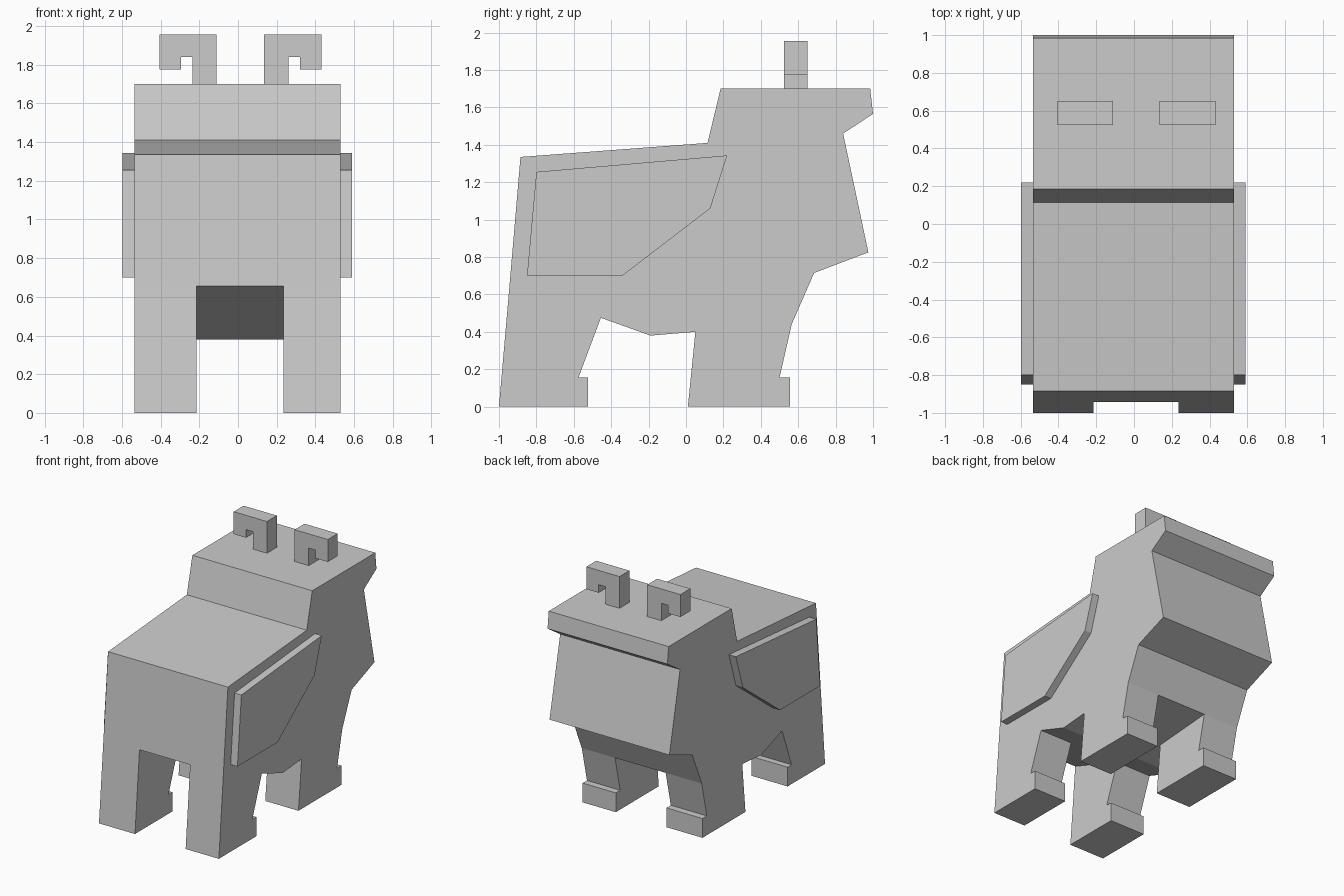
import bpy, bmesh

if "Cube" in bpy.data.objects:
    bpy.data.objects.remove(bpy.data.objects["Cube"])


def add_prism(bm, pts, stations, axis='X', skip=()):
    """Extrude a closed profile through the stations; skip holds (edge, span) strips left open."""
    def place(s, p):
        return (s, p[0], p[1]) if axis == 'X' else (p[0], s, p[1])
    rings = [[bm.verts.new(place(s, p)) for p in pts] for s in stations]
    n = len(pts)
    for k in range(len(rings) - 1):
        for i in range(n):
            if (i, k) not in skip:
                j = (i + 1) % n
                bm.faces.new((rings[k][i], rings[k][j], rings[k + 1][j], rings[k + 1][i]))
    bm.faces.new(rings[0])
    bm.faces.new(rings[-1])


def finish(bm, name):
    bmesh.ops.remove_doubles(bm, verts=bm.verts, dist=1e-4)
    bmesh.ops.recalc_face_normals(bm, faces=bm.faces)
    bmesh.ops.triangulate(bm, faces=[f for f in bm.faces if len(f.verts) > 4])
    mesh = bpy.data.meshes.new(name)
    bm.to_mesh(mesh)
    bm.free()
    obj = bpy.data.objects.new(name, mesh)
    bpy.context.collection.objects.link(obj)
    return obj


# Body: side profile (y, z) across the full width, left open where the legs join
LEFT, IN_L, IN_R, RIGHT = -0.535, -0.215, 0.235, 0.53
torso = [(-0.943, 0.655), (-0.455, 0.475), (-0.19, 0.38), (0.05, 0.40), (0.565, 0.44),
         (0.685, 0.715), (0.975, 0.825), (0.84, 1.46), (1.0, 1.565), (0.985, 1.70),
         (0.185, 1.70), (0.115, 1.41), (-0.885, 1.335)]
tail_leg = [(-0.455, 0.475), (-0.943, 0.655), (-1.0, 0), (-0.525, 0), (-0.525, 0.155),
            (-0.575, 0.155)]
head_leg = [(0.565, 0.44), (0.05, 0.40), (0.01, 0), (0.555, 0), (0.555, 0.155), (0.50, 0.155)]

bm = bmesh.new()
add_prism(bm, torso, (LEFT, IN_L, IN_R, RIGHT), skip={(0, 0), (0, 2), (3, 0), (3, 2)})
# Four legs with small toes, welded to the torso
for leg in (tail_leg, head_leg):
    for span in ((LEFT, IN_L), (IN_R, RIGHT)):
        add_prism(bm, leg, span, skip={(0, 0)})
finish(bm, "body_with_legs")

# Side wings: flat panels on the flanks
wing = [(-0.80, 1.255), (0.22, 1.343), (0.13, 1.06), (-0.34, 0.70), (-0.85, 0.70)]
for name, span in (("left_wing", (-0.597, LEFT)), ("right_wing", (RIGHT, 0.59))):
    bm = bmesh.new()
    add_prism(bm, wing, span)
    finish(bm, name)

# Hooked horns: mirrored front profile (x, z)
horn = [(0.123, 1.70), (0.123, 1.955), (0.418, 1.955), (0.418, 1.775), (0.308, 1.775),
        (0.308, 1.84), (0.248, 1.84), (0.248, 1.70)]
for name, side in (("left_horn", -1), ("right_horn", 1)):
    bm = bmesh.new()
    add_prism(bm, [(0.0125 + side * x, z) for x, z in horn], (0.525, 0.65), axis='Y')
    finish(bm, name)
